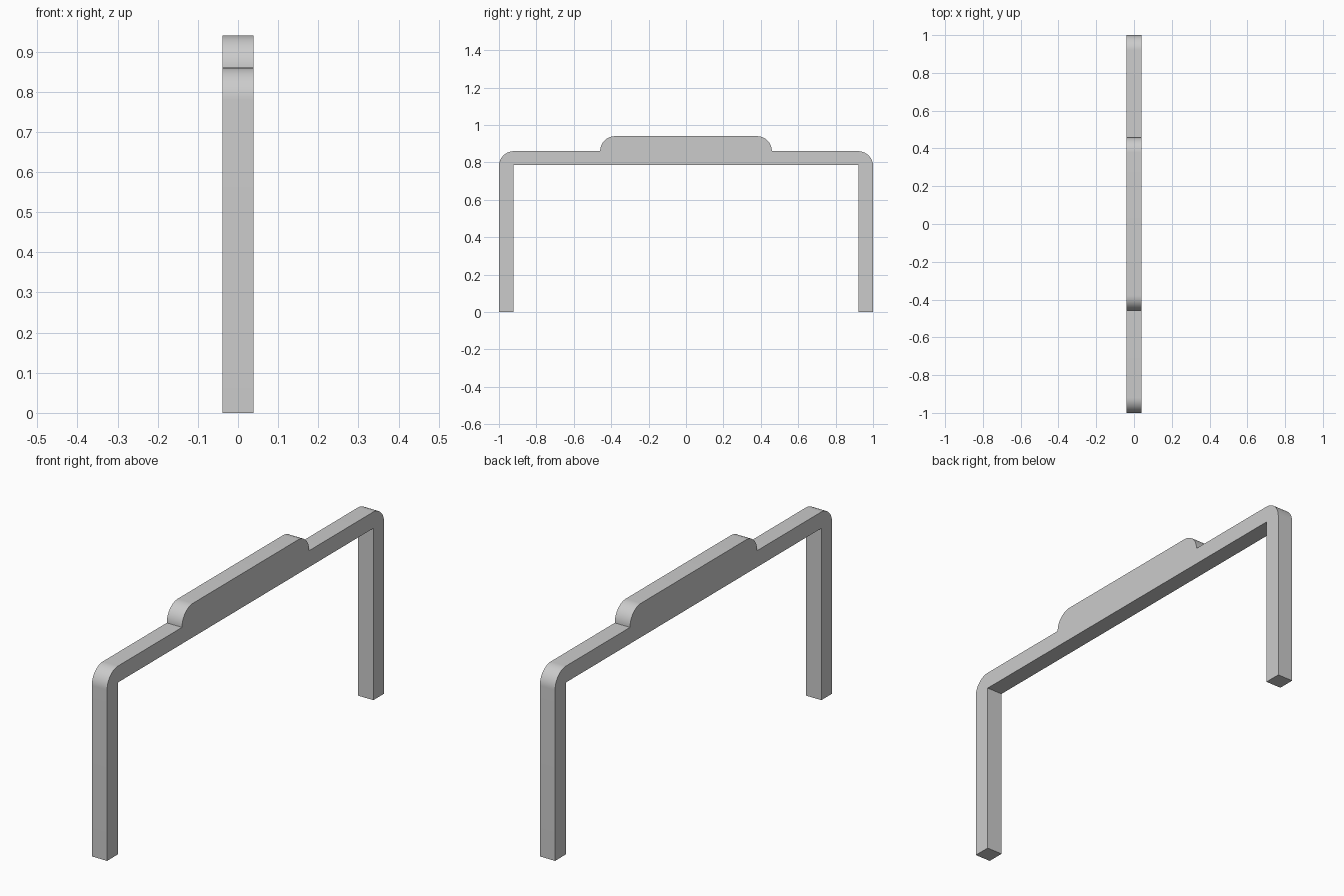
import bpy, bmesh
from math import sin, cos, pi, radians

if "Cube" in bpy.data.objects:
    bpy.data.objects.remove(bpy.data.objects["Cube"])

HALF_WIDTH = 0.0385
RADIUS = 0.08
STEPS = 16


def arc(cy, cz, r):
    # quarter arc from the outer side up to the top
    return [(cy + r * cos(pi / 2 * i / STEPS), cz + r * sin(pi / 2 * i / STEPS))
            for i in range(STEPS + 1)]


# Right half of the outline: leg, rounded shoulder, raised grip
half = [(0.922, 0.785), (0.922, 0.0), (1.0, 0.0)]
half += arc(1.0 - RADIUS, 0.86 - RADIUS, RADIUS)
half += arc(0.459 - RADIUS, 0.86, RADIUS)
outline = half + [(-y, z) for y, z in reversed(half)]

# Extrude the outline across the width
bm = bmesh.new()
face = bm.faces.new([bm.verts.new((-HALF_WIDTH, y, z)) for y, z in outline])
result = bmesh.ops.extrude_face_region(bm, geom=[face], use_keep_orig=True)
moved = [v for v in result["geom"] if isinstance(v, bmesh.types.BMVert)]
bmesh.ops.translate(bm, verts=moved, vec=(2 * HALF_WIDTH, 0, 0))
bmesh.ops.recalc_face_normals(bm, faces=bm.faces[:])

mesh = bpy.data.meshes.new("handle_bar")
bm.to_mesh(mesh)
bm.free()
handle = bpy.data.objects.new("handle_bar", mesh)
bpy.context.collection.objects.link(handle)

# Smooth the rounded corners, keep the edges crisp
bpy.context.view_layer.objects.active = handle
handle.select_set(True)
bpy.ops.object.shade_smooth_by_angle(angle=radians(30))
